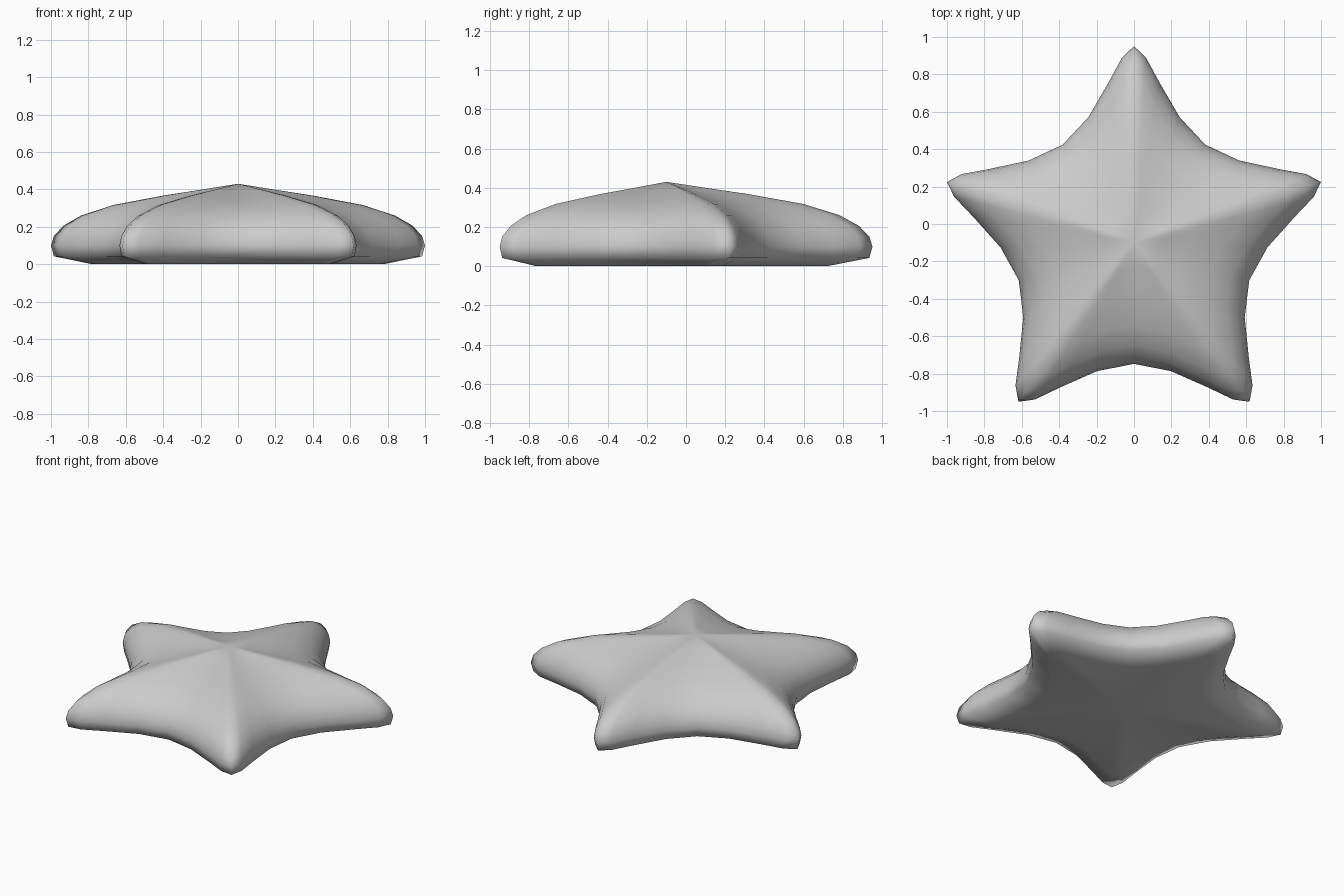
import bpy, bmesh
from math import sin, cos, radians

if "Cube" in bpy.data.objects:
    bpy.data.objects.remove(bpy.data.objects["Cube"])

# Outline of half an arm: (angle off the arm axis, radius), tip to valley
half = [(0, 1.051), (3.7, 0.992), (8.9, 0.87), (20, 0.714), (36, 0.648)]
arm = [(-a, r) for a, r in half[:0:-1]] + half[:-1]
outline = [(radians(90 + 72 * k + a), r) for k in range(5) for a, r in arm]

# Vertical profile: (scale of the outline, height), bottom to top
profile = [(0.78, 0.0), (0.985, 0.042), (1.0, 0.1), (0.985, 0.15),
           (0.935, 0.205), (0.84, 0.26), (0.665, 0.317), (0.4, 0.367), (0.2, 0.398)]
centre_y = -0.1

# Star body: stacked star rings closed by an apex and a flat base
bm = bmesh.new()
rings = [[bm.verts.new((s * r * cos(t), centre_y + s * r * sin(t), z)) for t, r in outline]
         for s, z in profile]
n = len(outline)
for low, high in zip(rings, rings[1:]):
    for i in range(n):
        j = (i + 1) % n
        bm.faces.new((low[i], low[j], high[j], high[i]))
apex = bm.verts.new((0, centre_y, 0.43))
base = bm.verts.new((0, centre_y, 0))
for i in range(n):
    j = (i + 1) % n
    bm.faces.new((rings[-1][i], rings[-1][j], apex))
    bm.faces.new((rings[0][j], rings[0][i], base))
bmesh.ops.recalc_face_normals(bm, faces=bm.faces[:])
for f in bm.faces:
    f.smooth = True

mesh = bpy.data.meshes.new("star_body")
bm.to_mesh(mesh)
bm.free()
star = bpy.data.objects.new("star_body", mesh)
bpy.context.collection.objects.link(star)
